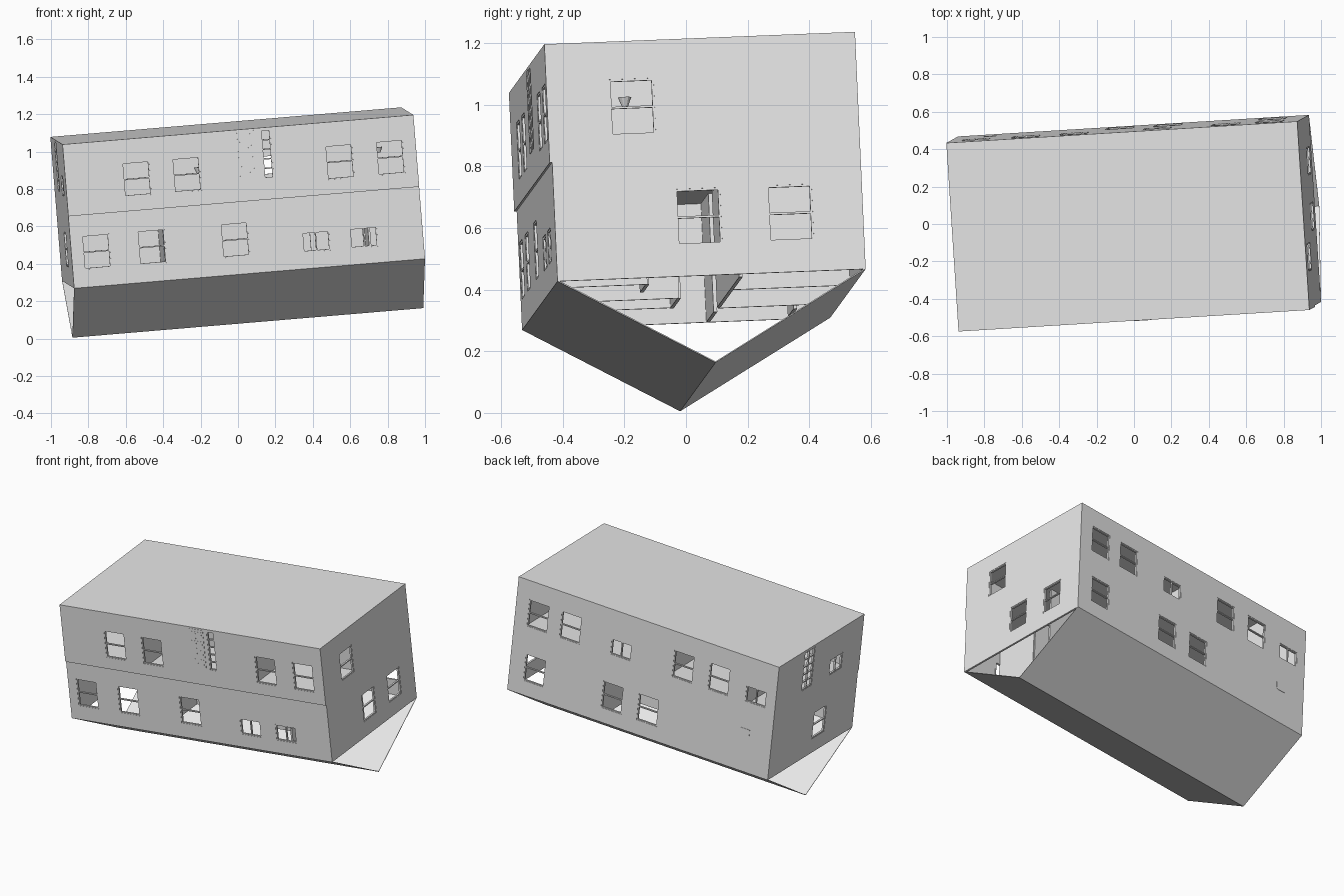
import bpy, bmesh, math
from mathutils import Matrix, Vector

cube = bpy.data.objects.get("Cube")
if cube:
    bpy.data.objects.remove(cube, do_unlink=True)

# Overall size: length, width, height, storey line, ridge depth, wall thickness
L, W, H, MID, RIDGE, T = 1.886, 1.003, 0.773, 0.387, 0.285, 0.012
STEP = 0.008   # front overhang of the upper storey
SLAB = 0.008

# Tilted frame of the whole building
ax = Vector((1.875, 0.115, 0.158)).normalized()
ay = Vector((-0.065, 1.002, 0.04))
ay = (ay - ax * ay.dot(ax)).normalized()
az = ax.cross(ay)
FRAME = Matrix((ax, ay, az)).transposed().to_4x4()
FRAME.translation = Vector((-0.876, -0.532, 0.269))

grey = bpy.data.materials.new("light grey")
grey.use_nodes = True
grey.diffuse_color = (0.8, 0.8, 0.8, 1)
grey.node_tree.nodes["Principled BSDF"].inputs["Base Color"].default_value = (0.8, 0.8, 0.8, 1)


def finish(name, bm):
    mesh = bpy.data.meshes.new(name)
    bm.to_mesh(mesh)
    bm.free()
    mesh.materials.append(grey)
    ob = bpy.data.objects.new(name, mesh)
    bpy.context.collection.objects.link(ob)
    ob.matrix_world = FRAME
    return ob


def solidify(ob, thickness):
    mod = ob.modifiers.new("thickness", 'SOLIDIFY')
    mod.thickness = thickness
    mod.offset = -1


def add_box(bm, lo, hi, basis=Matrix.Identity(4)):
    lo, hi = Vector(lo), Vector(hi)
    m = Matrix.Translation((lo + hi) / 2) @ Matrix.Diagonal((*(hi - lo), 1))
    bmesh.ops.create_cube(bm, size=1, matrix=basis @ m)


def box(name, lo, hi):
    bm = bmesh.new()
    add_box(bm, lo, hi)
    return finish(name, bm)


def side_basis(origin, along):
    """Wall space: x along the wall, y inward, z up."""
    a, z = Vector(along), Vector((0, 0, 1))
    m = Matrix((a, z.cross(a), z)).transposed().to_4x4()
    m.translation = Vector(origin)
    return m


def wall(name, basis, length, z0, z1, windows):
    """Wall sheet on a grid, leaving the window cells open."""
    holes = [(s - w / 2, s + w / 2, z - h / 2, z + h / 2) for s, z, w, h, _ in windows]
    xs = sorted({0, length, *[v for o in holes for v in o[:2]]})
    zs = sorted({z0, z1, *[v for o in holes for v in o[2:]]})
    bm = bmesh.new()
    for x0, x1 in zip(xs, xs[1:]):
        for a, b in zip(zs, zs[1:]):
            cx, cz = (x0 + x1) / 2, (a + b) / 2
            if any(o[0] < cx < o[1] and o[2] < cz < o[3] for o in holes):
                continue
            bm.faces.new([bm.verts.new(basis @ Vector((x, 0, z)))
                          for x, z in ((x0, a), (x1, a), (x1, b), (x0, b))])
    bmesh.ops.remove_doubles(bm, verts=bm.verts, dist=1e-5)
    bmesh.ops.dissolve_limit(bm, angle_limit=0.01, verts=bm.verts, edges=bm.edges)
    solidify(finish(name, bm), T)


def window_frames(name, basis, windows):
    """Border and glazing bars; kind is (columns, rows)."""
    bm = bmesh.new()
    f, y0, y1 = 0.007, 0.002, 0.014
    for s, z, w, h, (cols, rows) in windows:
        x0, x1, a, b = s - w / 2, s + w / 2, z - h / 2, z + h / 2
        for i in range(cols + 1):
            c = x0 + f / 2 + (w - f) * i / cols
            add_box(bm, (c - f / 2, y0, a), (c + f / 2, y1, b), basis)
        for j in range(rows + 1):
            c = a + f / 2 + (h - f) * j / rows
            add_box(bm, (x0, y0, c - f / 2), (x1, y1, c + f / 2), basis)
    finish(name, bm)


def hung(s, z=0.557):     # double-hung window
    return (s, z, 0.147, 0.184, (1, 2))


def slide(s, z):          # sliding window
    return (s, z, 0.147, 0.108, (2, 1))


# Four sides: basis origin, direction, length, upper and lower openings
sides = {
    "front": ((0, 0, 0), (1, 0, 0), L,
              [hung(0.381), hung(0.65), (1.088, 0.63, 0.053, 0.262, (1, 5)), hung(1.472), hung(1.744)],
              [hung(0.135, 0.187), hung(0.433, 0.187), hung(0.88, 0.187),
               slide(1.312, 0.142), slide(1.568, 0.142)]),
    "right_end": ((L, 0, 0), (0, 1, 0), W,
                  [hung(0.268)], [hung(0.468, 0.192), hung(0.766, 0.192)]),
    "back": ((L, W, 0), (-1, 0, 0), L,
             [hung(L - 1.72), hung(L - 1.485), slide(L - 1.116, 0.526), hung(L - 0.669),
              hung(L - 0.41), slide(L - 0.14, 0.526)],
             [hung(L - 1.706, 0.19), hung(L - 1.144, 0.19), hung(L - 0.886, 0.19)]),
    "left_end": ((0, W, 0), (0, -1, 0), W,
                 [(W - 0.632, 0.628, 0.12, 0.265, (2, 5)), slide(W - 0.29, 0.54)],
                 [hung(W - 0.426, 0.192)]),
}
for name, (origin, along, length, upper, lower) in sides.items():
    for storey, z0, z1, wins in (("upper", MID, H - SLAB, upper), ("lower", 0, MID, lower)):
        o, n = Vector(origin), length
        if storey == "upper":            # carry the overhang round the corners
            if name == "front":
                o.y -= STEP
            elif name == "right_end":
                o.y -= STEP
                n += STEP
                wins = [(w[0] + STEP, *w[1:]) for w in wins]
            elif name == "left_end":
                n += STEP
        basis = side_basis(o, along)
        wall(f"{name}_{storey}_wall", basis, n, z0, z1, wins)
        window_frames(f"{name}_{storey}_windows", basis, wins)

# Horizontal slabs
box("top_slab", (0, -STEP, H - SLAB), (L, W, H))
box("storey_slab", (0.004, -STEP + 0.001, MID), (L - 0.004, W - 0.004, MID + 0.006))

# V-shaped pitched sheet under the body, open at both ends
bm = bmesh.new()
rows = [[bm.verts.new((x, y, z)) for x in (0, L)]
        for y, z in ((0, 0), (W / 2, -RIDGE), (W, 0))]
for p, q in zip(rows, rows[1:]):
    bm.faces.new((p[0], q[0], q[1], p[1]))
solidify(finish("pitched_roof", bm), 0.004)

# Interior partitions: (x0, y0, x1, y1) centre lines
lower_rooms = [(0.58, 0.605, 1.75, 0.605), (0, 0.605, 0.4, 0.605), (0.6, 0.45, 1.0, 0.45),
               (1.3, 0.31, 1.6, 0.31), (0.1, 0.865, 0.4, 0.865), (1.6, 0.01, 1.6, 0.31),
               (1.0, 0.01, 1.0, 0.45), (0.63, 0.01, 0.63, 0.45), (0.54, 0.605, 0.54, W - 0.01),
               (1.25, 0.605, 1.25, W - 0.01)]
upper_rooms = [(0.3, 0.5, 0.85, 0.5), (1.3, 0.5, 1.88, 0.5), (0.85, 0.5, 0.85, W - 0.01),
               (1.3, 0.01, 1.3, 0.5), (0.52, 0.01, 0.52, 0.3), (0.27, 0.65, 0.27, W - 0.01)]
for name, rooms, z0, z1 in (("lower_partitions", lower_rooms, 0, MID),
                            ("upper_partitions", upper_rooms, MID, H - SLAB)):
    bm = bmesh.new()
    for x0, y0, x1, y1 in rooms:
        dx, dy = (0, T / 2) if y0 == y1 else (T / 2, 0)
        add_box(bm, (x0 - dx, y0 - dy, z0 + 0.001), (x1 + dx, y1 + dy, z1))
    finish(name, bm)

# Panelled front door
bm = bmesh.new()
add_box(bm, (0.935, -STEP - 0.002, 0.495), (1.035, -STEP, 0.763))
for i in range(2):
    for j in range(4):
        x, z = 0.947 + i * 0.043, 0.51 + j * 0.062
        add_box(bm, (x, -STEP - 0.003, z), (x + 0.033, -STEP, z + 0.05))
finish("front_door", bm)

# Small hatch on the back wall
box("back_hatch", (0.16, W, 0.235), (0.225, W + 0.002, 0.29))

# Flared basins inside the upper rooms
for i, (x, y, z) in enumerate(((1.7, 0.257, 0.59), (0.72, 0.1, 0.57))):
    bm = bmesh.new()
    bmesh.ops.create_cone(bm, cap_ends=True, segments=12, radius1=0.01, radius2=0.022,
                          depth=0.03, matrix=Matrix.Translation((x, y, z)))
    finish(f"basin_{i + 1}", bm)
